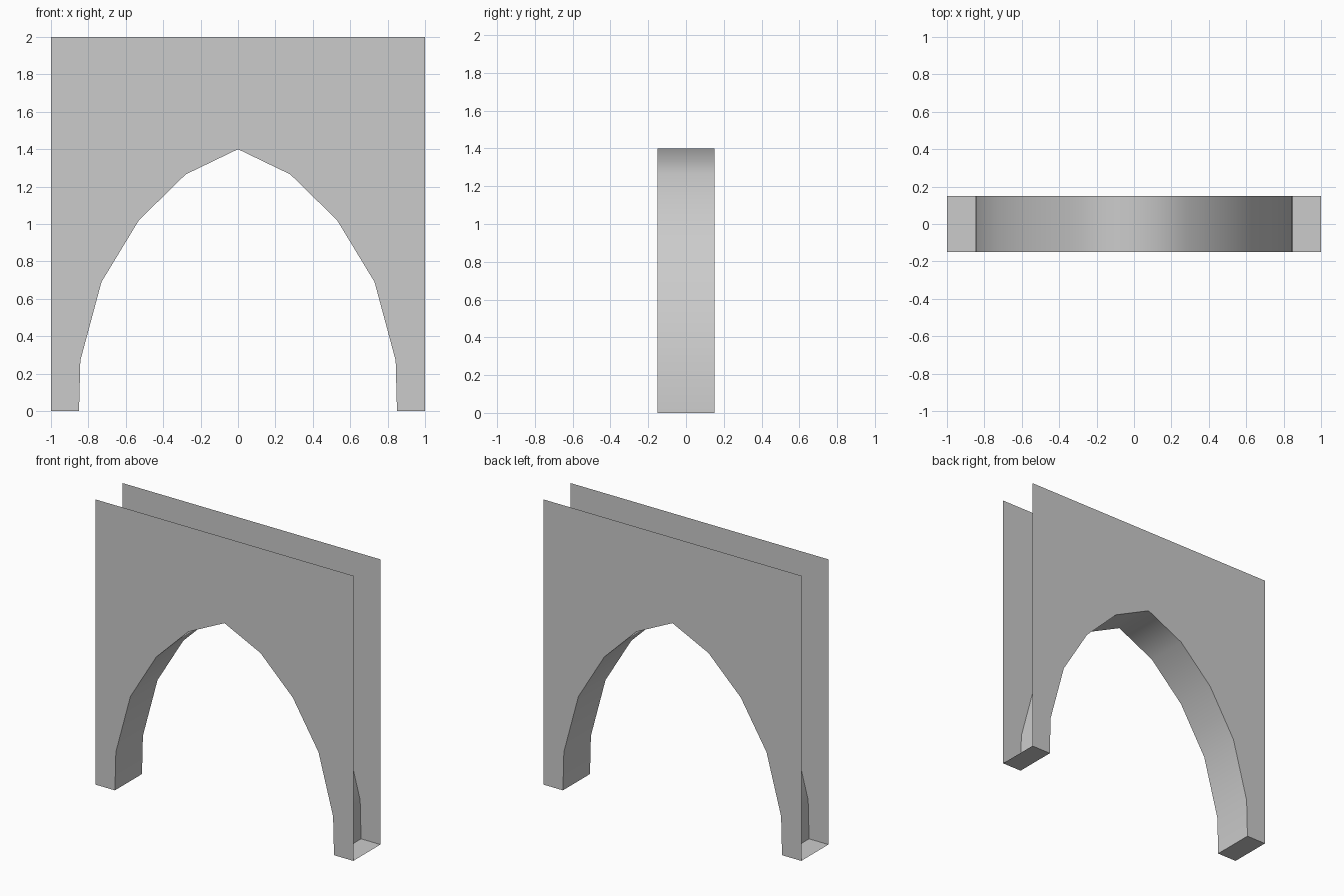
import bpy
import bmesh
import math

cube = bpy.data.objects.get("Cube")
if cube:
    bpy.data.objects.remove(cube, do_unlink=True)

HALF_WIDTH, HEIGHT, HALF_DEPTH = 1.0, 2.0, 0.15

# Pointed arch opening, from right foot to apex, mirrored to the left foot
half_arch = [(0.85, 0), (0.843, 0.27), (0.73, 0.69), (0.53, 1.02), (0.28, 1.265), (0, 1.4)]
arch = half_arch + [(-x, z) for x, z in reversed(half_arch[:-1])]

# Wall outline: the arch, then the outer corners
outline = arch + [(-HALF_WIDTH, 0), (-HALF_WIDTH, HEIGHT), (HALF_WIDTH, HEIGHT), (HALF_WIDTH, 0)]

stone = bpy.data.materials.new("grey stone")
stone.use_nodes = True
grey = (0.6, 0.6, 0.6, 1)
stone.diffuse_color = grey
stone.node_tree.nodes["Principled BSDF"].inputs["Base Color"].default_value = grey

bm = bmesh.new()
front = [bm.verts.new((x, -HALF_DEPTH, z)) for x, z in outline]
back = [bm.verts.new((x, HALF_DEPTH, z)) for x, z in outline]

# Front and back panels
bm.faces.new(reversed(front))
bm.faces.new(back)


# Strip joining the two panels along one outline edge
def bridge(i, j):
    bm.faces.new((front[i], front[j], back[j], back[i]))


# Underside of the arch, and the soles of both feet; sides and top stay open
last = len(arch) - 1
for i in range(last):
    bridge(i, i + 1)
bridge(last, last + 1)
bridge(len(outline) - 1, 0)

bmesh.ops.recalc_face_normals(bm, faces=bm.faces[:])
bm.faces.ensure_lookup_table()
if bm.faces[0].normal.y > 0:
    bmesh.ops.reverse_faces(bm, faces=bm.faces[:])

mesh = bpy.data.meshes.new("arch_wall")
bm.to_mesh(mesh)
bm.free()
mesh.materials.append(stone)
wall = bpy.data.objects.new("arch_wall", mesh)
bpy.context.collection.objects.link(wall)

# Smooth arch underside with sharp panel borders
bpy.ops.object.select_all(action="DESELECT")
wall.select_set(True)
bpy.context.view_layer.objects.active = wall
bpy.ops.object.shade_smooth_by_angle(angle=math.radians(60))
